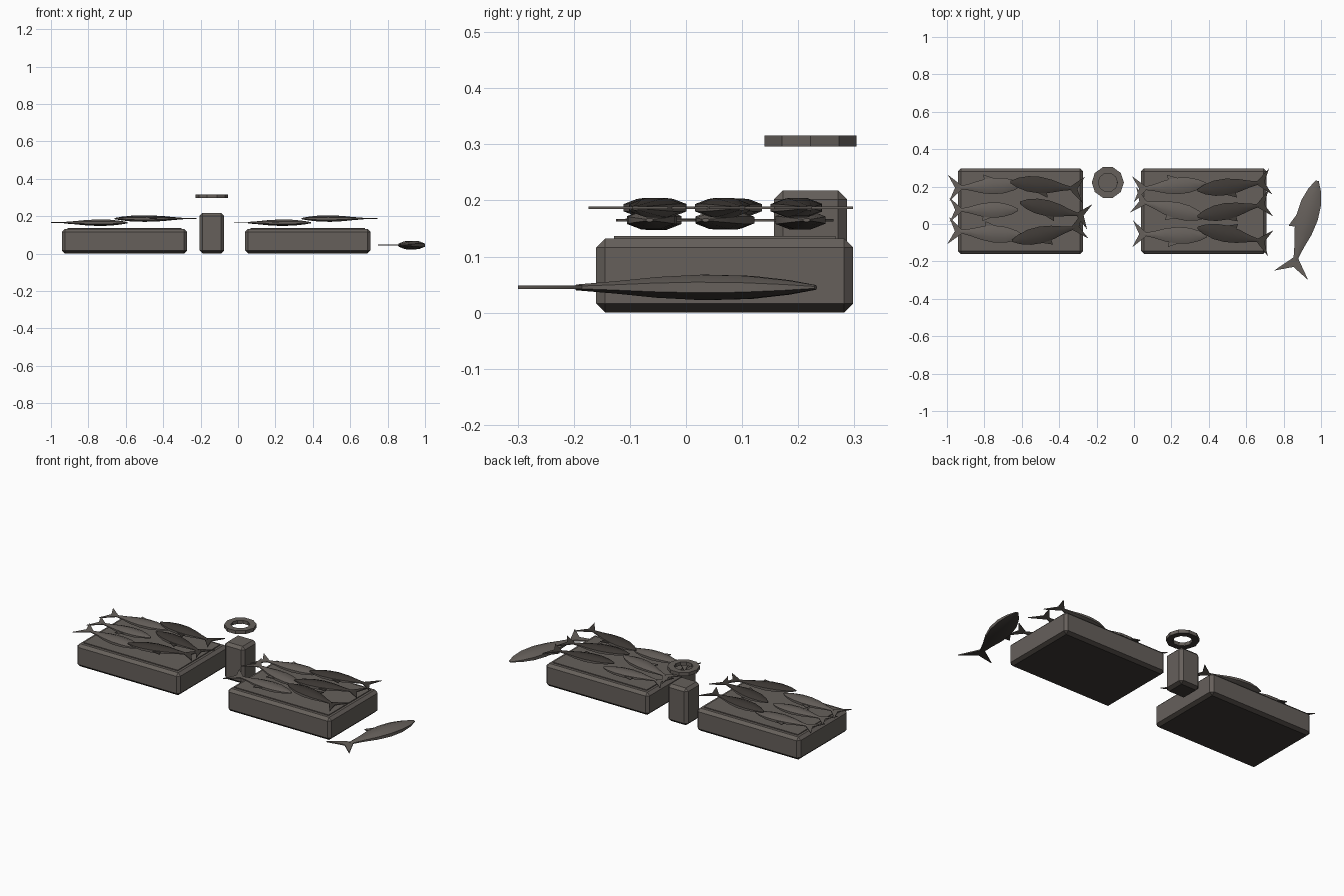
import bpy, bmesh, math
from mathutils import Matrix

if "Cube" in bpy.data.objects:
    bpy.data.objects.remove(bpy.data.objects["Cube"])


def material(name, colour):
    m = bpy.data.materials.new(name)
    m.diffuse_color = (*colour, 1)
    m.use_nodes = True
    m.node_tree.nodes["Principled BSDF"].inputs["Base Color"].default_value = m.diffuse_color
    return m


GREY = material("dark warm grey", (0.133, 0.117, 0.105))
BLACK = material("near black", (0.048, 0.041, 0.036))


def finish(name, bm, smooth=None):
    bmesh.ops.recalc_face_normals(bm, faces=bm.faces)
    bm.normal_update()
    # undersides are near black
    for f in bm.faces:
        f.material_index = 1 if f.normal.z < -0.4 else 0
    me = bpy.data.meshes.new(name)
    bm.to_mesh(me)
    bm.free()
    me.materials.append(GREY)
    me.materials.append(BLACK)
    ob = bpy.data.objects.new(name, me)
    bpy.context.collection.objects.link(ob)
    if smooth:
        bpy.ops.object.select_all(action='DESELECT')
        ob.select_set(True)
        bpy.context.view_layer.objects.active = ob
        bpy.ops.object.shade_smooth_by_angle(angle=math.radians(smooth))
    return ob


def box(name, x0, x1, y0, y1, z0, z1, bevel=0.0):
    bm = bmesh.new()
    bmesh.ops.create_cube(bm, size=1)
    bmesh.ops.scale(bm, vec=(x1 - x0, y1 - y0, z1 - z0), verts=bm.verts)
    bmesh.ops.translate(bm, vec=((x0 + x1) / 2, (y0 + y1) / 2, (z0 + z1) / 2), verts=bm.verts)
    if bevel:
        bmesh.ops.bevel(bm, geom=bm.edges[:], offset=bevel, segments=1, affect='EDGES')
    return finish(name, bm)


def plate(bm, pts, t):
    # thin fin cut from an outline
    f = bm.faces.new([bm.verts.new((x, y, -t / 2)) for x, y in pts])
    top = bmesh.ops.extrude_face_region(bm, geom=[f])["geom"]
    bmesh.ops.translate(bm, vec=(0, 0, t), verts=[v for v in top if isinstance(v, bmesh.types.BMVert)])


# body stations from tail to nose: position, half width, half thickness
BODY = [(0, .010, .005), (.07, .024, .0105), (.15, .046, .018), (.23, .057, .022),
        (.31, .053, .020), (.38, .034, .0125), (.43, .008, .004)]
SIDES = 8


def fish(name, tail, nose, z, side=1):
    # fish lies on its flank; side picks which way the back fin points
    (ax, ay), (bx, by) = tail, nose
    s = math.hypot(bx - ax, by - ay) / .43
    bm = bmesh.new()
    k = 1 / math.cos(math.pi / SIDES)
    angles = [2 * math.pi * (i + .5) / SIDES for i in range(SIDES)]
    rings = [[bm.verts.new((x, k * w * math.cos(a), k * h * math.sin(a))) for a in angles] for x, w, h in BODY]
    for a, b in zip(rings, rings[1:]):
        for i in range(SIDES):
            j = (i + 1) % SIDES
            bm.faces.new((a[i], a[j], b[j], b[i]))
    bm.faces.new(rings[0])
    bm.faces.new(rings[-1])
    # forked tail and back fin
    plate(bm, [(.02, .007), (-.08, .092), (-.035, 0), (-.08, -.092), (.02, -.007)], .006)
    plate(bm, [(.25, .05 * side), (.165, .082 * side), (.17, .045 * side)], .006)
    bm.transform(Matrix.Translation((ax, ay, z)) @ Matrix.Rotation(math.atan2(by - ay, bx - ax), 4, 'Z')
                 @ Matrix.Diagonal((s, s, s, 1)))
    return finish(name, bm, 50)


# two crates with a raised bed, and the fish on them in two layers
LOW, HIGH = .165, .187
piles = {
    "left": (-.942, [((-.93, .195), (-.60, .21), LOW, 1), ((-.93, .075), (-.62, .075), LOW, -1),
                     ((-.93, -.04), (-.59, -.065), LOW, 1),
                     ((-.33, .19), (-.66, .225), HIGH, 1), ((-.295, .05), (-.61, .115), HIGH, 1),
                     ((-.32, -.02), (-.65, -.09), HIGH, 1)]),
    "right": (.038, [((.055, .19), (.385, .215), LOW, 1), ((.055, .115), (.38, .035), LOW, -1),
                     ((.055, -.055), (.39, -.065), LOW, -1),
                     ((.67, .22), (.34, .18), HIGH, 1), ((.67, .10), (.34, .04), HIGH, 1),
                     ((.67, -.09), (.34, -.02), HIGH, -1)]),
}
for label, (x, lot) in piles.items():
    box(label + "_crate", x, x + .67, -.16, .298, 0, .132, .016)
    box(label + "_ice_bed", x + .03, x + .64, -.128, .266, .12, .137)
    for i, (tail, nose, z, side) in enumerate(lot):
        fish(f"{label}_fish_{i + 1}", tail, nose, z, side)

# big fish beside the crates
fish("large_fish", (.862, -.195), (.98, .231), .045, 1)

# post with a floating ring above
box("post", -.205, -.075, .157, .287, 0, .218, .016)
bm = bmesh.new()
N = 10
loops = [[bm.verts.new((-.14 + r * math.cos(2 * math.pi * i / N), .222 + r * math.sin(2 * math.pi * i / N), z))
          for i in range(N)] for r, z in ((.086, .296), (.086, .316), (.051, .316), (.051, .296))]
for k in range(4):
    a, b = loops[k], loops[(k + 1) % 4]
    for i in range(N):
        j = (i + 1) % N
        bm.faces.new((a[i], a[j], b[j], b[i]))
finish("ring", bm)
